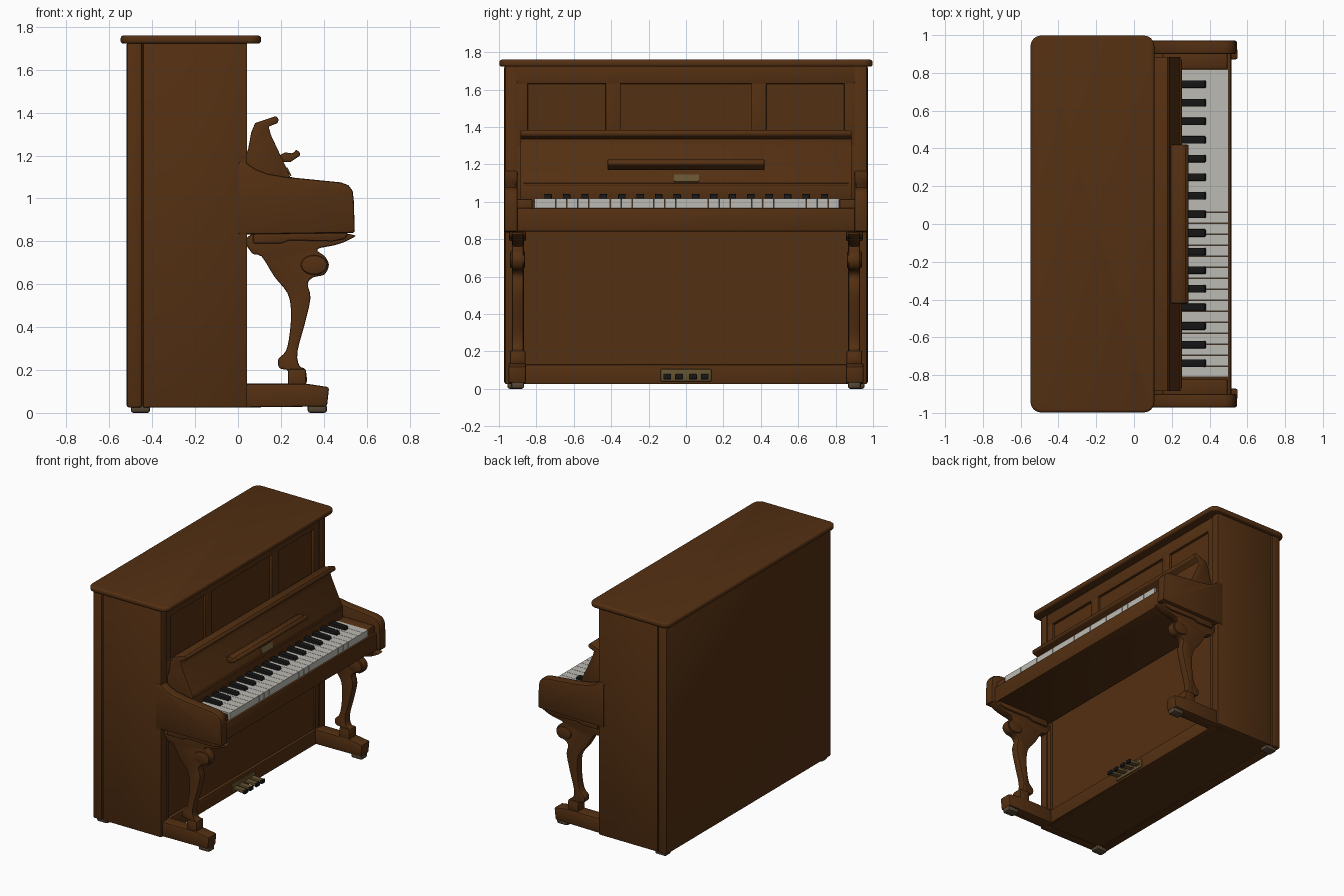
import bpy, bmesh, math
from mathutils import Vector


def material(name, rgb):
    m = bpy.data.materials.new(name)
    m.diffuse_color = (*rgb, 1)
    return m


WOOD = material("brown_wood", (0.088, 0.029, 0.006))
IVORY = material("ivory_white", (0.50, 0.49, 0.45))
EBONY = material("ebony_black", (0.008, 0.008, 0.008))
BRASS = material("dull_brass", (0.13, 0.085, 0.03))
CASTER = material("caster_grey_brown", (0.09, 0.062, 0.035))


def finish(name, bm, mat, bevel=0, mirror=False, segments=2):
    bmesh.ops.recalc_face_normals(bm, faces=bm.faces)
    me = bpy.data.meshes.new(name)
    bm.to_mesh(me)
    bm.free()
    me.materials.append(mat)
    ob = bpy.data.objects.new(name, me)
    bpy.context.collection.objects.link(ob)
    if bevel:
        b = ob.modifiers.new("bevel", 'BEVEL')
        b.width, b.segments = bevel, segments
        b.limit_method = 'ANGLE'
        b.angle_limit = math.radians(35)
    if mirror:
        m = ob.modifiers.new("mirror", 'MIRROR')
        m.use_axis = (False, True, False)
    return ob


def prism(name, pts, y0, y1, mat=WOOD, bevel=0, mirror=False):
    """Side profile (x, z) extruded along y."""
    bm = bmesh.new()
    face = bm.faces.new([bm.verts.new((x, y0, z)) for x, z in pts])
    new = bmesh.ops.extrude_face_region(bm, geom=[face])["geom"]
    verts = [v for v in new if isinstance(v, bmesh.types.BMVert)]
    bmesh.ops.translate(bm, verts=verts, vec=(0, y1 - y0, 0))
    return finish(name, bm, mat, bevel, mirror)


def box(name, x, y, z, mat=WOOD, bevel=0, mirror=False):
    pts = [(x[0], z[0]), (x[1], z[0]), (x[1], z[1]), (x[0], z[1])]
    return prism(name, pts, y[0], y[1], mat, bevel, mirror)


def smooth_loop(pts, n=3):
    """Closed curve through the given points."""
    out, k = [], len(pts)
    for i in range(k):
        a, b, c, d = (Vector(pts[(i + j) % k]) for j in (-1, 0, 1, 2))
        for s in range(n):
            t = s / n
            p = 0.5 * (2 * b + (c - a) * t + (2 * a - 5 * b + 4 * c - d) * t * t
                       + (3 * b - a - 3 * c + d) * t ** 3)
            out.append((p.x, p.y))
    return out


# Cabinet: core, back, side walls
box("cabinet_core", (-0.45, 0.01), (-0.94, 0.94), (0.03, 1.73))
box("back_board", (-0.52, -0.447), (-0.972, 0.972), (0.025, 1.73), bevel=0.012)
box("side_wall", (-0.443, 0.043), (0.90, 0.966), (0.025, 1.73), bevel=0.006, mirror=True)

# Lid with rounded corners and rounded rim
bm = bmesh.new()
bmesh.ops.create_cube(bm, size=1)
bmesh.ops.scale(bm, vec=(0.655, 1.995, 0.038), verts=bm.verts)
bmesh.ops.translate(bm, vec=(-0.22, 0, 1.741), verts=bm.verts)
corners = [e for e in bm.edges if abs(e.verts[0].co.z - e.verts[1].co.z) > 0.01]
bmesh.ops.bevel(bm, geom=corners, offset=0.055, segments=6, profile=0.5, affect='EDGES')
finish("lid", bm, WOOD, 0.013, segments=3)

# Upper front: frame around three sunken panels
box("upper_panel", (0.0, 0.016), (-0.91, 0.91), (1.0, 1.73))
box("upper_top_rail", (0.0, 0.036), (-0.905, 0.905), (1.63, 1.73), bevel=0.005)
box("upper_bottom_rail", (0.0, 0.036), (-0.905, 0.905), (1.0, 1.30), bevel=0.005)
box("upper_outer_stile", (0.0, 0.035), (0.845, 0.905), (1.2, 1.70), bevel=0.005, mirror=True)
box("upper_inner_stile", (0.0, 0.035), (0.35, 0.43), (1.2, 1.70), bevel=0.005, mirror=True)

# Lower front: sunken panel, top rail and bottom rail
box("lower_panel", (0.0, 0.02), (-0.91, 0.91), (0.10, 0.86))
box("lower_stile", (0.0, 0.036), (0.865, 0.905), (0.10, 0.85), bevel=0.005, mirror=True)
box("bottom_rail", (0.0, 0.042), (-0.905, 0.905), (0.025, 0.13), bevel=0.006)

# Key bed and cheek arms
box("key_bed", (0.03, 0.515), (-0.91, 0.91), (0.84, 0.967), bevel=0.01)
box("key_block", (0.15, 0.495), (0.822, 0.91), (0.95, 1.015), bevel=0.008, mirror=True)
prism("cheek_arm", [(0.0, 0.832), (0.545, 0.84), (0.54, 0.99), (0.535, 1.035), (0.515, 1.062),
                    (0.48, 1.075), (0.36, 1.087), (0.23, 1.10), (0.14, 1.115),
                    (0.08, 1.138), (0.035, 1.17), (0.0, 1.17)],
      0.90, 0.971, bevel=0.01, mirror=True)

# Fall board with curled top, and music ledge
prism("fall_board", [(0.03, 1.0), (0.247, 1.0), (0.247, 1.09), (0.236, 1.12), (0.154, 1.295),
                     (0.143, 1.335), (0.185, 1.352), (0.19, 1.368), (0.178, 1.385),
                     (0.08, 1.352), (0.062, 1.31), (0.047, 1.23), (0.03, 1.18)],
      -0.885, 0.885, bevel=0.005)
prism("music_ledge", [(0.20, 1.17), (0.245, 1.17), (0.29, 1.20), (0.288, 1.215), (0.272, 1.228),
                      (0.255, 1.21), (0.22, 1.215), (0.19, 1.20)], -0.42, 0.42, bevel=0.006)
box("fall_board_moulding", (0.22, 0.254), (-0.87, 0.87), (1.083, 1.10), bevel=0.005)
prism("lock_plate", [(0.244, 1.105), (0.25, 1.107), (0.231, 1.145), (0.225, 1.143)],
      -0.065, 0.07, BRASS)

# Keys
WHITES = 28
pitch = 1.63 / WHITES
for i in range(WHITES):
    y = -0.812 + i * pitch
    box(f"white_key_{i + 1}", (0.20, 0.50), (y + 0.001, y + pitch - 0.001), (0.96, 1.017), IVORY)
for i in range(16):
    y = -0.737 + i * 0.0985
    prism(f"black_key_{i + 1}", [(0.20, 1.01), (0.383, 1.01), (0.372, 1.038), (0.20, 1.043)],
          y - 0.02, y + 0.02, EBONY, 0.004)

# Legs: carved silhouette, capital, scroll and foot
leg = [(0.065, 0.835), (0.065, 0.745), (0.11, 0.73), (0.17, 0.635), (0.23, 0.56),
       (0.247, 0.48), (0.242, 0.377), (0.224, 0.29), (0.188, 0.25), (0.194, 0.208),
       (0.235, 0.196), (0.237, 0.13), (0.315, 0.13), (0.315, 0.20), (0.286, 0.22),
       (0.277, 0.285), (0.31, 0.41), (0.338, 0.535), (0.325, 0.60), (0.35, 0.632),
       (0.402, 0.645), (0.424, 0.69), (0.405, 0.73), (0.368, 0.763), (0.45, 0.782),
       (0.508, 0.803), (0.518, 0.835)]
prism("front_leg", smooth_loop(leg), 0.87, 0.93, bevel=0.008, mirror=True)
prism("leg_capital", [(0.07, 0.84), (0.07, 0.79), (0.20, 0.79), (0.24, 0.805), (0.44, 0.80),
                      (0.50, 0.812), (0.515, 0.84)], 0.855, 0.945, bevel=0.008, mirror=True)
scroll = [(0.355 + 0.062 * math.cos(a * math.tau / 20), 0.69 + 0.046 * math.sin(a * math.tau / 20))
          for a in range(20)]
prism("leg_scroll", scroll, 0.86, 0.94, bevel=0.01, mirror=True)
box("leg_foot", (0.233, 0.318), (0.858, 0.942), (0.12, 0.205), bevel=0.01, mirror=True)

# Toe blocks along the floor and casters
prism("toe_block", [(0.0, 0.025), (0.415, 0.03), (0.425, 0.12), (0.32, 0.136), (0.0, 0.136)],
      0.855, 0.95, bevel=0.01, mirror=True)
for label, x, y in (("front", 0.37, 0.90), ("back", -0.455, 0.92)):
    box(label + "_caster", (x - 0.045, x + 0.045), (y - 0.035, y + 0.035), (0.0, 0.04),
        CASTER, 0.012, True)

# Pedals on a brass plate
box("pedal_plate", (0.038, 0.05), (-0.135, 0.135), (0.04, 0.105), BRASS, 0.003)
for i, y in enumerate((-0.1, -0.037, 0.037, 0.1)):
    prism(f"pedal_{i + 1}", [(0.04, 0.062), (0.13, 0.052), (0.13, 0.075), (0.04, 0.08)],
          y - 0.02, y + 0.02, BRASS, 0.004)
    box(f"pedal_tip_{i + 1}", (0.125, 0.142), (y - 0.021, y + 0.021), (0.05, 0.077), EBONY, 0.004)

# Apply modifiers and smooth rounded parts
bpy.ops.object.select_all(action='SELECT')
bpy.context.view_layer.objects.active = bpy.data.objects["lid"]
bpy.ops.object.convert(target='MESH')
bpy.ops.object.shade_smooth_by_angle(angle=math.radians(35))
